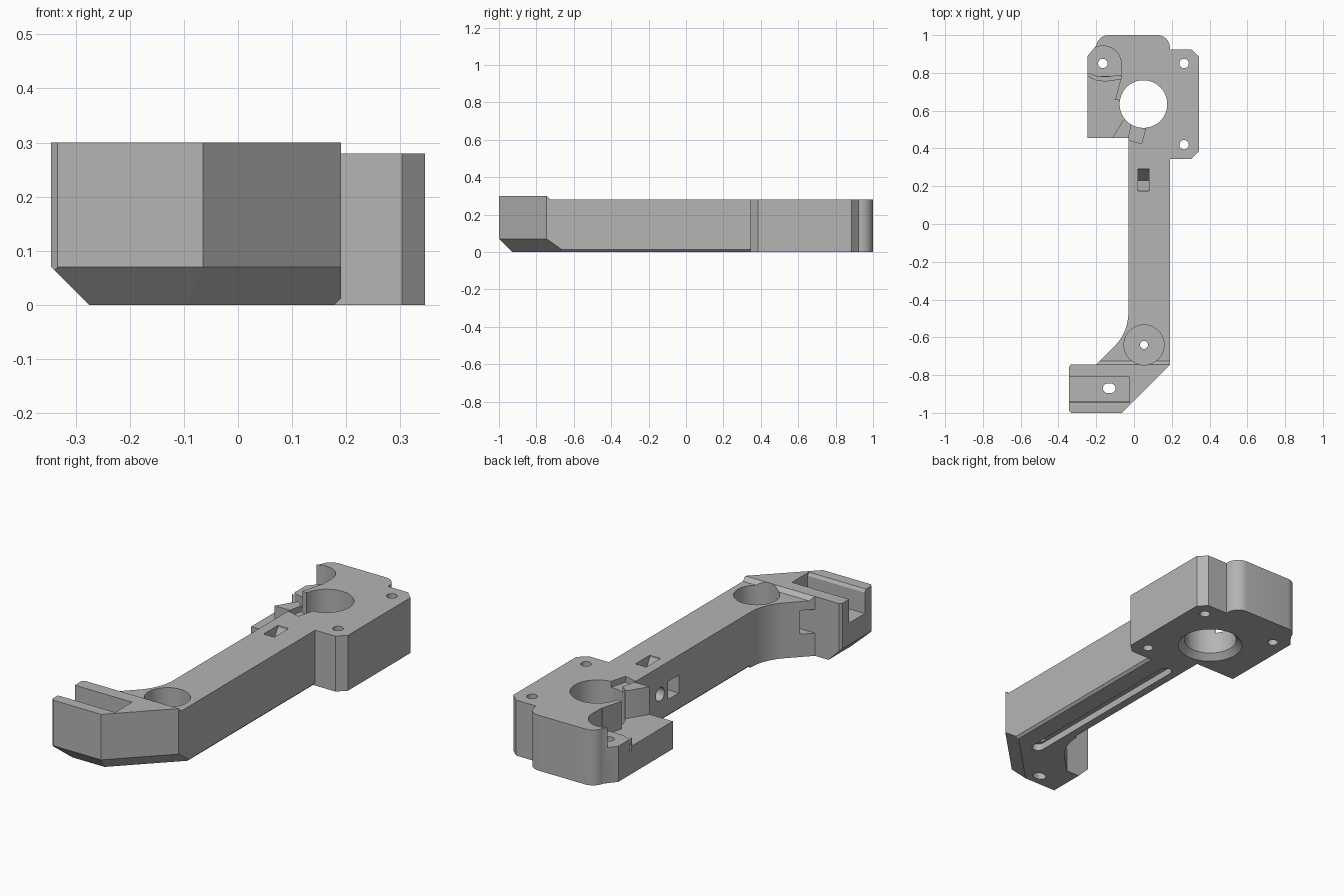
import bpy, bmesh, math
from mathutils import Vector

if "Cube" in bpy.data.objects:
    bpy.data.objects.remove(bpy.data.objects["Cube"])

grey = bpy.data.materials.new("plain_grey")
grey.diffuse_color = (0.46, 0.46, 0.46, 1)
grey.use_nodes = True
grey.node_tree.nodes["Principled BSDF"].inputs["Base Color"].default_value = grey.diffuse_color


def prism(name, pts, lo, hi, axis="z"):
    """Extrude a 2D outline along z (pts = x, y) or x (pts = y, z)."""
    place = (lambda a, b, t: (a, b, t)) if axis == "z" else (lambda a, b, t: (t, a, b))
    bm = bmesh.new()
    low = bm.faces.new([bm.verts.new(place(a, b, lo)) for a, b in pts])
    ext = bmesh.ops.extrude_face_region(bm, geom=[low])
    move = Vector(place(0, 0, hi - lo))
    bmesh.ops.translate(bm, vec=move, verts=[v for v in ext["geom"] if isinstance(v, bmesh.types.BMVert)])
    bmesh.ops.recalc_face_normals(bm, faces=bm.faces)
    return to_object(name, bm)


def to_object(name, bm):
    me = bpy.data.meshes.new(name)
    bm.to_mesh(me)
    bm.free()
    ob = bpy.data.objects.new(name, me)
    bpy.context.collection.objects.link(ob)
    return ob


def arc(cx, cy, r, a0, a1, n=12):
    return [(cx + r * math.cos(math.radians(a0 + (a1 - a0) * i / n)),
             cy + r * math.sin(math.radians(a0 + (a1 - a0) * i / n))) for i in range(n + 1)]


def circle(cx, cy, r, n=48):
    return arc(cx, cy, r, 0, 360, n)[:-1]


def box(x0, x1, y0, y1):
    return [(x0, y0), (x1, y0), (x1, y1), (x0, y1)]


def cut(cutter):
    """Subtract a cutter from the bracket and throw it away."""
    cutter.hide_render = True
    mod = body.modifiers.new("cut", "BOOLEAN")
    mod.operation, mod.solver, mod.object = "DIFFERENCE", "EXACT", cutter
    bpy.context.view_layer.objects.active = body
    bpy.ops.object.modifier_apply(modifier=mod.name)
    bpy.data.objects.remove(cutter)


# Whole bracket outline: motor plate, long arm, angled foot
outline = [(0.19, 0.345), (0.303, 0.345), (0.345, 0.385), (0.345, 0.885), (0.303, 0.925), (0.19, 0.925)]
outline += arc(0.125, 0.935, 0.065, 0, 90, 8) + arc(-0.135, 0.935, 0.065, 90, 170, 8)
outline += [(-0.245, 0.89), (-0.245, 0.455), (-0.03, 0.455)]
outline += arc(-0.28, -0.47, 0.25, 0, -45)
outline += [(-0.2, -0.745), (-0.335, -0.745), (-0.345, -0.757), (-0.345, -0.988),
            (-0.333, -1.0), (-0.065, -1.0), (0.19, -0.745)]
body = prism("bracket_arm", outline, 0, 0.3)

# Large chamfers under the foot
bm = bmesh.new()
bm.from_mesh(body.data)
for co, no in (((0, -1, 0.07), (0, -1, -1)), ((-0.345, 0, 0.07), (-1, 0, -1)),
               ((0.19, -0.745, 0.07), (0.7071, -0.7071, -1))):
    res = bmesh.ops.bisect_plane(bm, geom=bm.verts[:] + bm.edges[:] + bm.faces[:],
                                 plane_co=co, plane_no=no, clear_outer=True)
    edges = [e for e in res["geom_cut"] if isinstance(e, bmesh.types.BMEdge)]
    bmesh.ops.holes_fill(bm, edges=edges, sides=0)
bmesh.ops.recalc_face_normals(bm, faces=bm.faces)
bm.to_mesh(body.data)
bm.free()

# Lower the arm and motor plate below the foot top, with a sloped step
cut(prism("top_step", [(-0.725, 0.28), (-0.755, 0.31), (-0.755, 0.4), (1.1, 0.4), (1.1, 0.28)], -0.5, 0.5, "x"))

# Thin chamfers along the lower arm edges
for name, x, s, y0, y1 in (("right_edge", 0.19, 1, -0.8, 0.345), ("left_edge", -0.03, -1, -0.47, 0.455)):
    c = prism(name, box(-1, 1, -1, 1), -1, 1)
    c.scale = (0.02, (y1 - y0) / 2, 0.02)
    c.rotation_euler = (0, math.radians(45), 0)
    c.location = (x + s * (0.01414 - 0.006), (y0 + y1) / 2, 0.006 - 0.01414)
    cut(c)

# Motor opening with a flared bottom rim
cut(prism("motor_hole", circle(0.05, 0.635, 0.126, 64), -0.1, 0.5))
bm = bmesh.new()
bmesh.ops.create_cone(bm, cap_ends=True, segments=64, radius1=0.165, radius2=0.12, depth=0.045)
bmesh.ops.translate(bm, vec=(0.05, 0.635, 0.0125), verts=bm.verts)
cut(to_object("motor_rim", bm))

# Lowered ledge beside the motor, with a higher seat round the screw
cut(prism("ledge", [(-0.3, 0.4), (-0.115, 0.4), (-0.115, 0.455), (-0.06, 0.545), (0.0, 0.6),
                    (-0.02, 0.65), (-0.1, 0.657), (-0.067, 0.78), (-0.3, 0.78)], 0.14, 0.4))
cut(prism("screw_seat", [(-0.3, 0.775), (-0.068, 0.775)] + arc(-0.165, 0.845, 0.098, 0, 150)
          + [(-0.3, 0.86)], 0.18, 0.4))
cut(prism("ledge_groove", [(-0.3, 0.785), (-0.245, 0.785), (-0.2, 0.762), (-0.15, 0.757), (-0.068, 0.768),
                           (-0.068, 0.787), (-0.15, 0.777), (-0.2, 0.782), (-0.3, 0.82)], 0.115, 0.4))

# Half-round channel in the ledge
bm = bmesh.new()
bmesh.ops.create_uvsphere(bm, u_segments=32, v_segments=16, radius=0.046)
for v in bm.verts:
    v.co = (v.co.z, v.co.x, v.co.y)
    if v.co.x < -0.001:
        v.co.x -= 0.12
    v.co += Vector((-0.168, 0.585, 0.142))
bmesh.ops.recalc_face_normals(bm, faces=bm.faces)
cut(to_object("round_channel", bm))

# Motor plate screw holes
for x, y in ((-0.165, 0.85), (0.265, 0.85), (0.265, 0.42)):
    cut(prism("screw_hole", circle(x, y, 0.025, 24), -0.1, 0.5))

# Tilted notch next to the motor opening
cut(prism("tilted_notch", [(-0.03, 0.445), (0.04, 0.425), (0.068, 0.53), (-0.01, 0.55)], 0.25, 0.4))

# V-shaped slot in the arm top, side window and side hole
cut(prism("top_slot", [(0.175, 0.4), (0.175, 0.27), (0.23, 0.17), (0.29, 0.27), (0.29, 0.4)], 0.02, 0.08, "x"))
cut(prism("side_window", box(0.1, 0.185, 0.09, 0.18), -0.1, 0.03, "x"))
cut(prism("side_hole", circle(0.25, 0.14, 0.034, 24), -0.1, 0.05, "x"))

# Round pivot pocket with centre hole and a slot out to the side
cut(prism("pivot_pocket", circle(0.053, -0.64, 0.106), 0.09, 0.5))
cut(prism("pivot_hole", circle(0.053, -0.64, 0.021, 24), -0.1, 0.2))
cut(prism("side_slot", box(-0.26, 0.04, -0.7449, -0.695), 0.115, 0.235))

# Long groove with rounded ends under the arm
cut(prism("under_groove", arc(0.053, 0.3, 0.03, 0, 180) + arc(0.053, -0.66, 0.03, 180, 360), -0.1, 0.035))

# Foot channel and its oval hole
cut(prism("foot_channel", [(-0.945, 0.4), (-0.945, 0.3), (-0.936, 0.285), (-0.936, 0.18), (-0.81, 0.18),
                           (-0.81, 0.4)], -0.5, -0.025, "x"))
cut(prism("oval_hole", arc(-0.123, -0.87, 0.025, -90, 90) + arc(-0.14, -0.87, 0.025, 90, 270), -0.1, 0.5))

# Finish
body.data.materials.clear()
body.data.materials.append(grey)
for p in body.data.polygons:
    p.material_index = 0
bpy.ops.object.select_all(action="DESELECT")
body.select_set(True)
bpy.context.view_layer.objects.active = body
bpy.ops.object.shade_smooth_by_angle(angle=math.radians(25))
